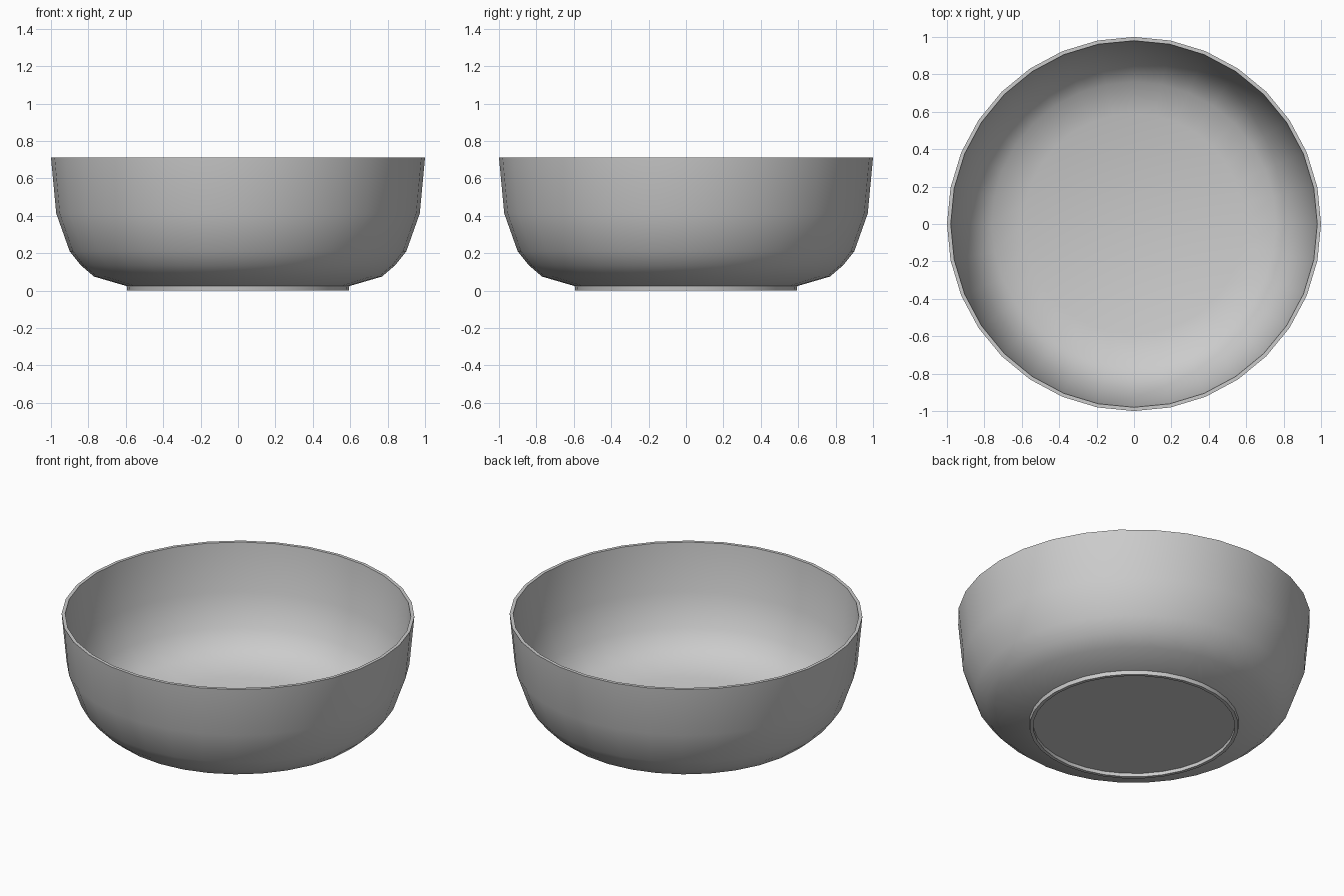
import bpy, bmesh, math

if "Cube" in bpy.data.objects:
    bpy.data.objects.remove(bpy.data.objects["Cube"])

SEGMENTS = 32

# Closed half-section (radius, height): inner floor -> rim -> outer wall -> foot ring -> underside
PROFILE = [
    (0, 0.045), (0.59, 0.045), (0.76, 0.095), (0.825, 0.15), (0.882, 0.222),
    (0.952, 0.415), (0.98, 0.712),                          # inner wall
    (1.0, 0.712), (0.972, 0.413), (0.9, 0.21), (0.84, 0.135),
    (0.77, 0.075), (0.595, 0.024),                          # outer wall
    (0.592, 0.0), (0.572, 0.0), (0.572, 0.022), (0, 0.022)  # foot ring and base
]


def lathe(name, profile, segments):
    """Spin a profile around z into a closed solid."""
    bm = bmesh.new()
    rings = []
    for r, z in profile:
        if r == 0:
            rings.append([bm.verts.new((0, 0, z))] * segments)
        else:
            rings.append([bm.verts.new((r * math.cos(math.tau * i / segments),
                                        r * math.sin(math.tau * i / segments), z))
                          for i in range(segments)])
    for a, b in zip(rings, rings[1:]):
        for i in range(segments):
            j = (i + 1) % segments
            corners = list(dict.fromkeys((a[i], a[j], b[j], b[i])))
            bm.faces.new(corners)
    bmesh.ops.recalc_face_normals(bm, faces=bm.faces)
    mesh = bpy.data.meshes.new(name)
    bm.to_mesh(mesh)
    bm.free()
    obj = bpy.data.objects.new(name, mesh)
    bpy.context.collection.objects.link(obj)
    return obj


# Bowl
bowl = lathe("bowl", PROFILE, SEGMENTS)
bpy.context.view_layer.objects.active = bowl
bowl.select_set(True)
bpy.ops.object.shade_smooth_by_angle(angle=math.radians(40))
